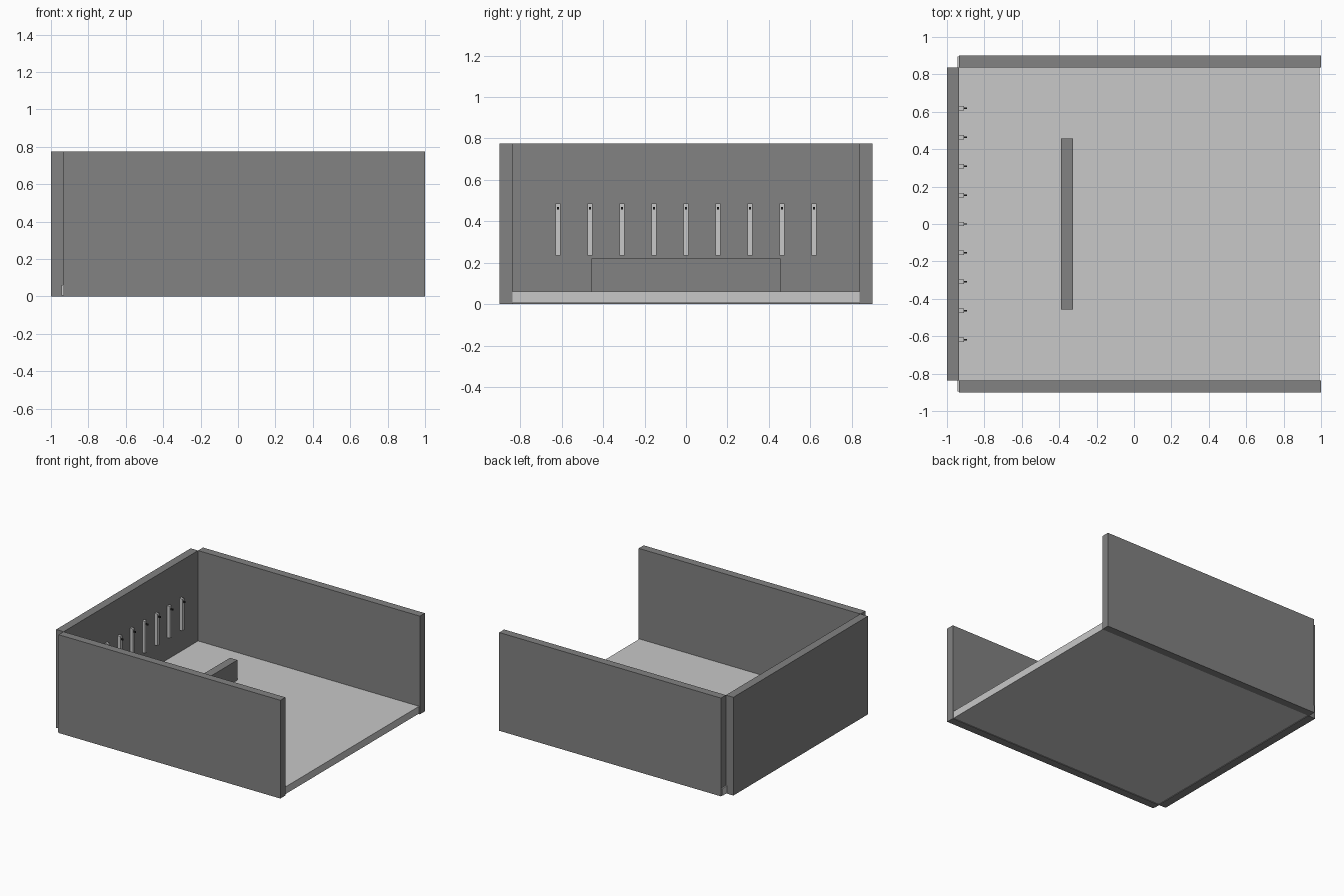
import bpy

if "Cube" in bpy.data.objects:
    bpy.data.objects.remove(bpy.data.objects["Cube"])


def material(name, v):
    m = bpy.data.materials.new(name)
    m.diffuse_color = (v, v, v, 1)
    m.use_nodes = True
    m.node_tree.nodes["Principled BSDF"].inputs["Base Color"].default_value = m.diffuse_color
    return m


wall_grey = material("wall grey", 0.223)
light_grey = material("light grey", 0.578)
near_black = material("near black", 0.02)


def box(name, lo, hi, mat):
    size = [b - a for a, b in zip(lo, hi)]
    mid = [(a + b) / 2 for a, b in zip(lo, hi)]
    bpy.ops.mesh.primitive_cube_add(size=1, location=mid)
    ob = bpy.context.object
    ob.name = name
    ob.scale = size
    ob.data.materials.append(mat)
    return ob


# Floor slab, slightly inset from the wall faces
box("floor", (-0.945, -0.895, 0.005), (0.993, 0.895, 0.062), light_grey)

# Back wall and two side walls
box("back_wall", (-1, -0.838, 0), (-0.935, 0.838, 0.775), wall_grey)
box("side_wall_front", (-0.935, -0.9, 0), (1, -0.838, 0.775), wall_grey)
box("side_wall_rear", (-0.935, 0.838, 0), (1, 0.9, 0.775), wall_grey)

# Low divider standing on the floor
box("divider", (-0.39, -0.457, 0.06), (-0.325, 0.457, 0.22), wall_grey)

# Row of upright bars on the back wall, each with a small stud near the top
for i in range(9):
    y = (i - 4) * 0.1545
    box(f"wall_bar_{i + 1}", (-0.937, y - 0.012, 0.236), (-0.91, y + 0.012, 0.487), light_grey)
    box(f"bar_stud_{i + 1}", (-0.911, y - 0.004, 0.457), (-0.892, y + 0.004, 0.469), near_black)
